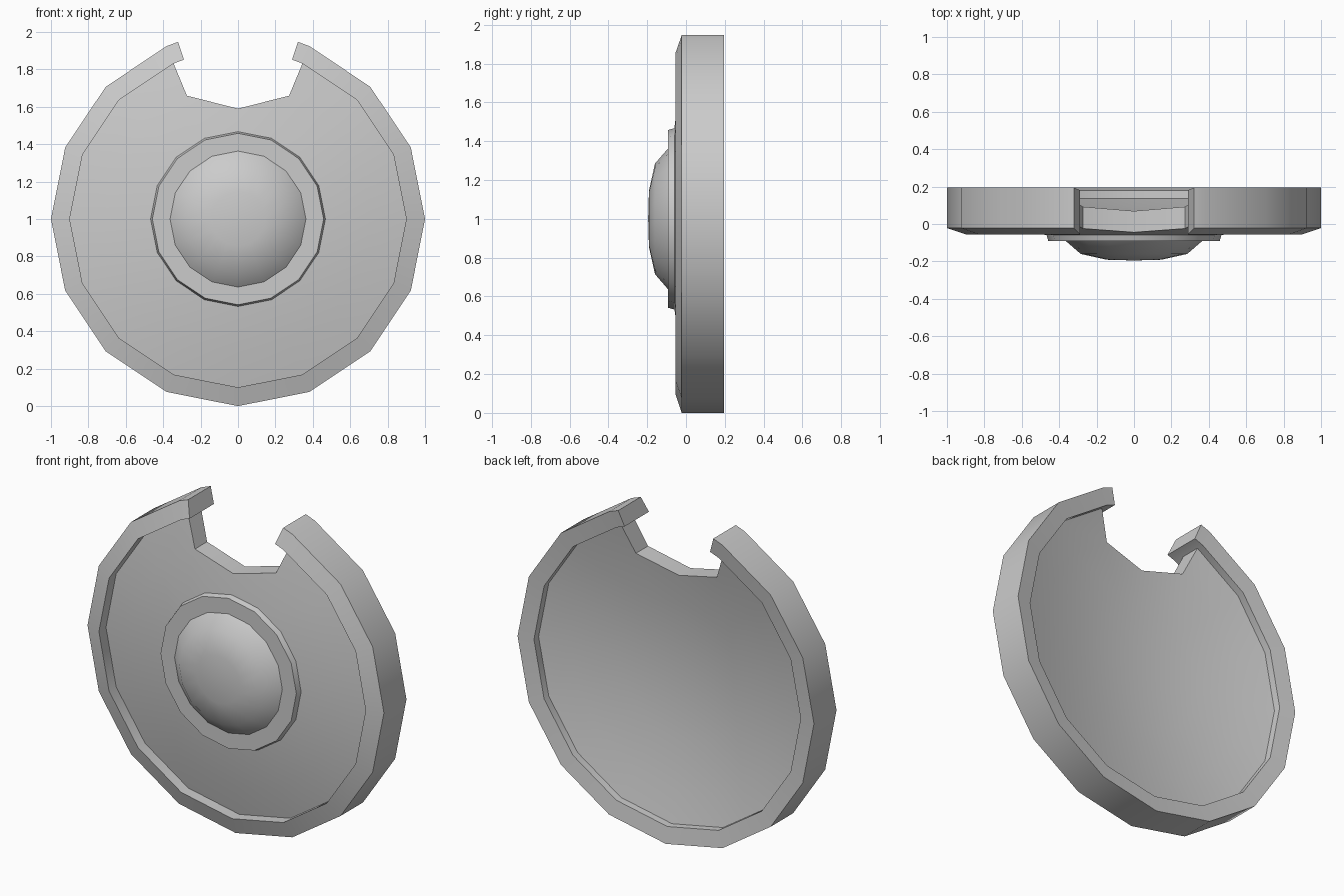
import bpy, bmesh
from math import sin, cos, radians

if "Cube" in bpy.data.objects:
    bpy.data.objects.remove(bpy.data.objects["Cube"])

CZ = 1.0      # height of the shield centre
STEP = 22.5   # 16 sides


def polar(r, deg, y):
    """Point at radius r, angle measured clockwise from the top."""
    a = radians(deg)
    return (r * sin(a), y, CZ + r * cos(a))


def finish(bm, name):
    bmesh.ops.recalc_face_normals(bm, faces=bm.faces)
    me = bpy.data.meshes.new(name)
    bm.to_mesh(me)
    bm.free()
    ob = bpy.data.objects.new(name, me)
    bpy.context.collection.objects.link(ob)
    bpy.ops.object.select_all(action='DESELECT')
    bpy.context.view_layer.objects.active = ob
    ob.select_set(True)
    bpy.ops.object.shade_smooth_by_angle(angle=radians(32))
    return ob


# Rim: a four-sided section swept round, left open at the top
bm = bmesh.new()
section = [(1.0, 0.195), (0.9, 0.18), (0.9, -0.055), (1.0, -0.022)]
angles = [18.7] + [STEP * k for k in range(1, 16)] + [360 - 18.7]
loops = [[bm.verts.new(polar(r, a, y)) for r, y in section] for a in angles]
for la, lb in zip(loops, loops[1:]):
    for j in range(4):
        k = (j + 1) % 4
        bm.faces.new((la[j], la[k], lb[k], lb[j]))
bm.faces.new(loops[0])
bm.faces.new(loops[-1])
finish(bm, "rim")


# Dished plate: front and back skins, with the notch left out at the top
def notch_radius(k):
    return 0.59 if k == 0 else 0.714


bm = bmesh.new()
skins = []
for y0, bend in ((-0.088, 0.125), (0.02, 0.142)):
    centre = bm.verts.new((0, y0, CZ))
    rings = []
    for radius in (0.2, 0.42, notch_radius, 0.9):
        ring = []
        for k in range(16):
            r = radius(k) if callable(radius) else radius
            ring.append(bm.verts.new(polar(r, k * STEP, y0 + bend * r * r)))
        rings.append(ring)
    for k in range(16):
        n = (k + 1) % 16
        bm.faces.new((centre, rings[0][k], rings[0][n]))
        for i in range(3):
            if i == 2 and k in (0, 15):
                continue
            a, b = rings[i], rings[i + 1]
            bm.faces.new((a[k], b[k], b[n], a[n]))
    skins.append(rings)
edge = [[s[3][15], s[2][15], s[2][0], s[2][1]] + s[3][1:15] for s in skins]
for i in range(len(edge[0])):
    n = (i + 1) % len(edge[0])
    bm.faces.new((edge[0][i], edge[0][n], edge[1][n], edge[1][i]))
loose = [v for v in bm.verts if not v.link_faces]
bmesh.ops.delete(bm, geom=loose, context='VERTS')
finish(bm, "dished_plate")


# Turned parts of the centre
def lathe(name, profile, tip):
    bm = bmesh.new()
    rings = [[bm.verts.new(polar(r, k * STEP, y)) for k in range(16)]
             for r, y in profile]
    for a, b in zip(rings, rings[1:]):
        for k in range(16):
            n = (k + 1) % 16
            bm.faces.new((a[k], a[n], b[n], b[k]))
    bm.faces.new(rings[0])
    if tip is None:
        bm.faces.new(rings[-1])
    else:
        c = bm.verts.new((0, tip, CZ))
        for k in range(16):
            bm.faces.new((rings[-1][k], rings[-1][(k + 1) % 16], c))
    return finish(bm, name)


lathe("boss_ring", [(0.47, -0.05), (0.458, -0.092)], None)
lathe("boss_dome", [(0.368, -0.088), (0.285, -0.16), (0.145, -0.191)], -0.195)
